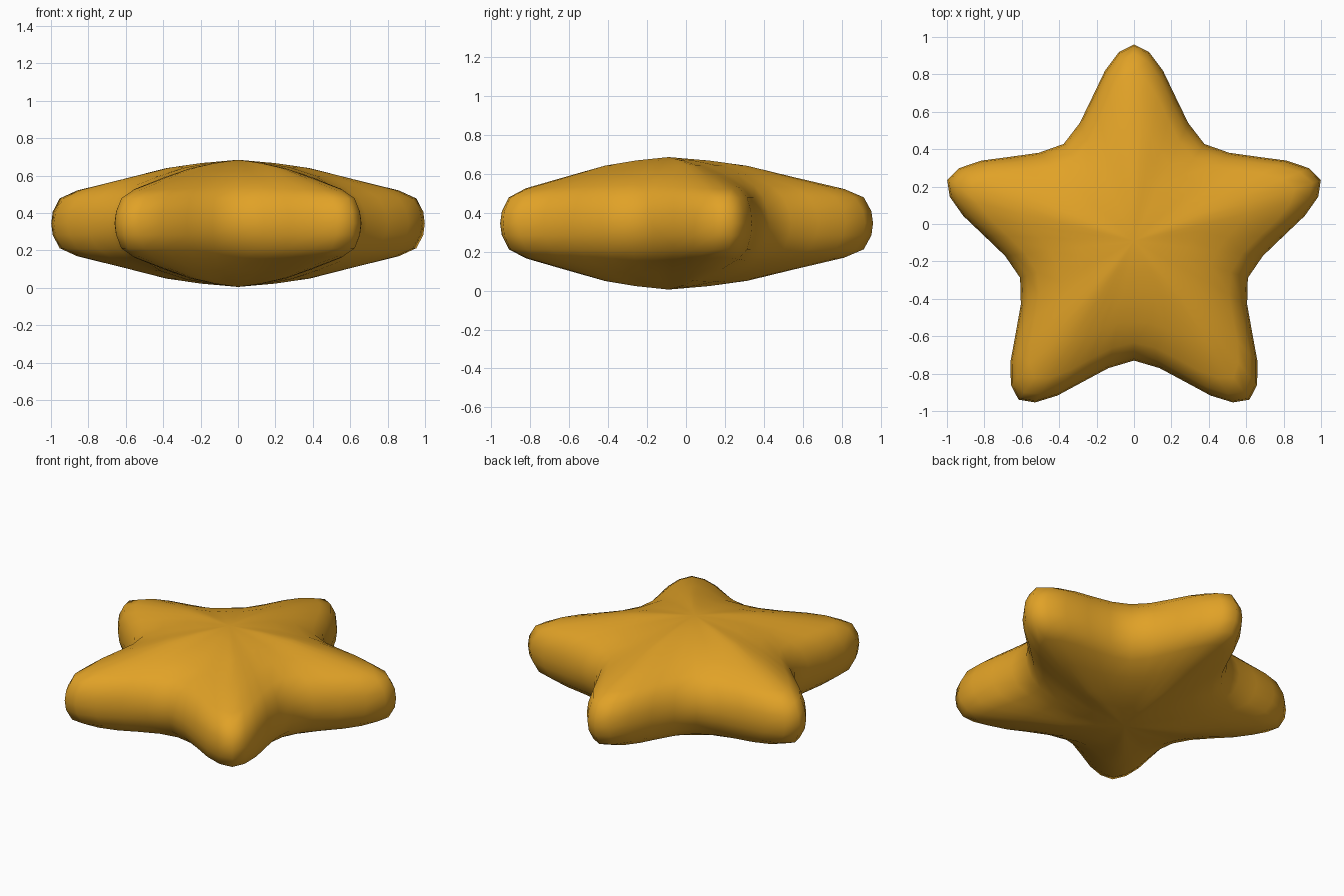
import bpy, bmesh, math

if "Cube" in bpy.data.objects:
    bpy.data.objects.remove(bpy.data.objects["Cube"])

CX, CY, CZ = 0.0, -0.09, 0.345   # hub of the star

# Half an arm outline (arm pointing +y, relative to the hub), tip to valley
HALF = [(0.0, 1.05), (0.08, 1.01), (0.155, 0.91), (0.222, 0.77), (0.29, 0.63), (0.376, 0.518)]

# Puffy profile: radius fraction and height along the arm ridge and the valley
TIP = [(0.2, 0.322), (0.385, 0.295), (0.62, 0.235), (0.86, 0.176), (0.955, 0.133), (0.992, 0.062), (1.0, 0.0)]
VALLEY = [(0.25, 0.322), (0.46, 0.299), (0.68, 0.255), (0.85, 0.195), (0.94, 0.135), (0.985, 0.062), (1.0, 0.0)]


def outline():
    """Closed outline as (x, y, blend) with blend 0 at tips and 1 in valleys."""
    n = len(HALF) - 1
    arm = [(-x, y, i / n) for i, (x, y) in enumerate(HALF)][:0:-1]
    arm += [(x, y, i / n) for i, (x, y) in enumerate(HALF)][:-1]
    pts = []
    for k in range(5):
        c, s = math.cos(-k * math.tau / 5), math.sin(-k * math.tau / 5)
        pts += [(x * c - y * s, x * s + y * c, b) for x, y, b in arm]
    return pts


def ring(bm, pts, level, side):
    verts = []
    for x, y, b in pts:
        (ft, ht), (fv, hv) = TIP[level], VALLEY[level]
        f = ft + (fv - ft) * b
        f -= 0.16 * f * (1 - f) * math.sin(math.pi * b)   # rounder arm flanks
        h = ht + (hv - ht) * b
        verts.append(bm.verts.new((CX + x * f, CY + y * f, CZ + side * h)))
    return verts


# Star body: rings from the top pole over the rim to the bottom pole
bm = bmesh.new()
pts = outline()
last = len(TIP) - 1
rings = [ring(bm, pts, i, 1) for i in range(last + 1)]
rings += [ring(bm, pts, i, -1) for i in range(last - 1, -1, -1)]
top = bm.verts.new((CX, CY, CZ + 0.34))
bottom = bm.verts.new((CX, CY, CZ - 0.34))
count = len(pts)
for j in range(count):
    k = (j + 1) % count
    bm.faces.new((top, rings[0][j], rings[0][k]))
    bm.faces.new((bottom, rings[-1][k], rings[-1][j]))
    for a, b in zip(rings, rings[1:]):
        bm.faces.new((a[j], b[j], b[k], a[k]))
bmesh.ops.recalc_face_normals(bm, faces=bm.faces)
for f in bm.faces:
    f.smooth = True

mesh = bpy.data.meshes.new("puffy_star")
bm.to_mesh(mesh)
bm.free()
star = bpy.data.objects.new("puffy_star", mesh)
bpy.context.collection.objects.link(star)

# Golden material
gold = bpy.data.materials.new("golden_yellow")
gold.diffuse_color = (0.75, 0.36, 0.02, 1.0)
gold.use_nodes = True
gold.node_tree.nodes["Principled BSDF"].inputs["Base Color"].default_value = gold.diffuse_color
mesh.materials.append(gold)
